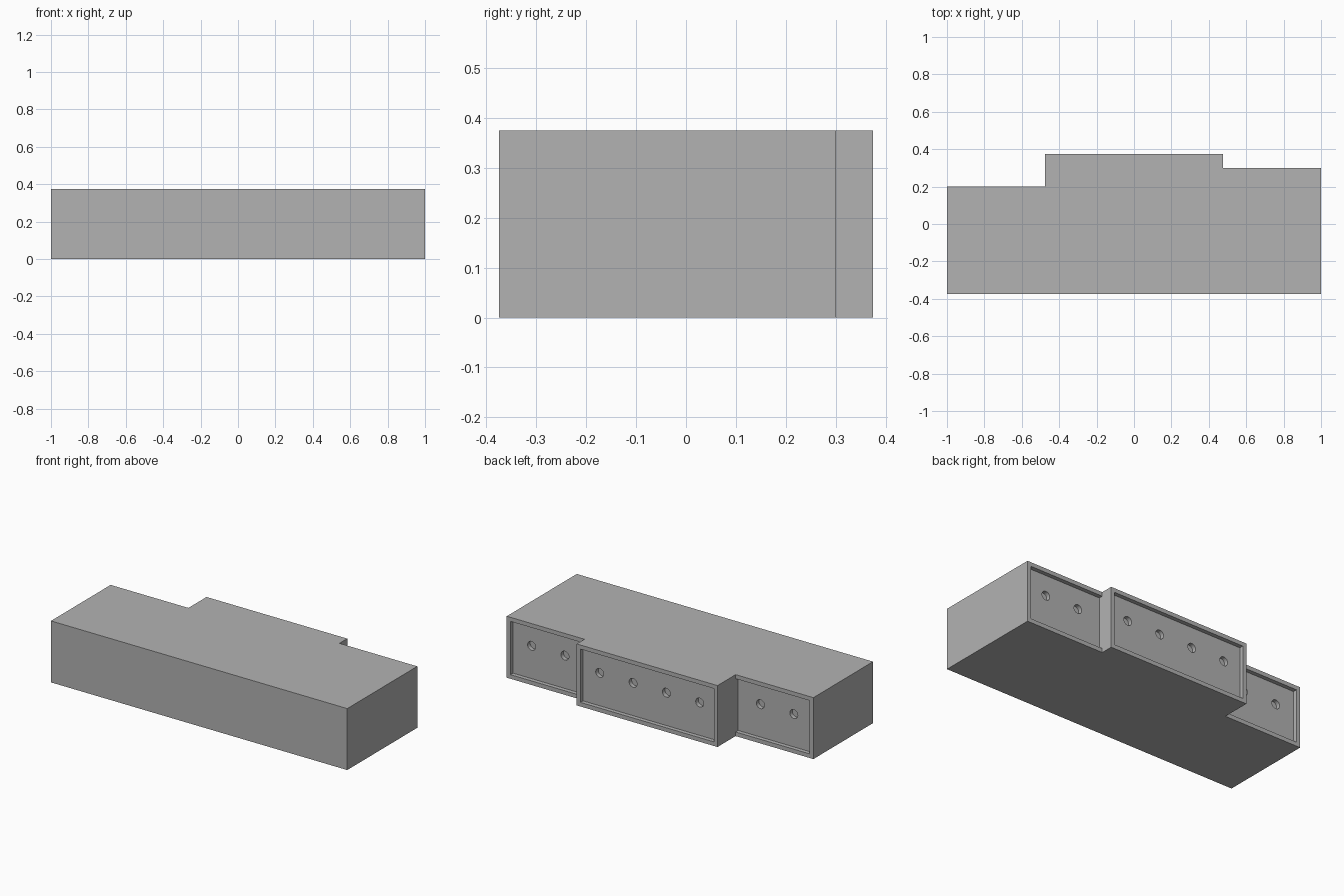
import bpy
import bmesh
from math import radians
from mathutils import Matrix, Vector

HEIGHT = 0.375
FRONT = -0.375
STEP = 0.475        # half width of the projecting middle bay
RIM = 0.025         # rim width, recess depth and hole depth
HOLE_Z = 0.225
HOLE_RADIUS = 0.027
PITCH = 0.225       # spacing between holes

# Each bay: x range, back y, recess x range, hole count
BAYS = [
    (-1.0, -STEP, 0.2, -1.0 + RIM, -STEP, 2),
    (-STEP, STEP, 0.375, -STEP + RIM, STEP - RIM, 4),
    (STEP, 1.0, 0.3, STEP, 1.0 - RIM, 2),
]

cube = bpy.data.objects.get("Cube")
if cube:
    bpy.data.objects.remove(cube, do_unlink=True)

grey = bpy.data.materials.new("plain_grey")
grey.use_nodes = True
colour = (0.448, 0.448, 0.448, 1.0)
grey.diffuse_color = colour
grey.node_tree.nodes["Principled BSDF"].inputs["Base Color"].default_value = colour


def make_object(name, bm):
    bmesh.ops.recalc_face_normals(bm, faces=bm.faces)
    mesh = bpy.data.meshes.new(name)
    bm.to_mesh(mesh)
    bm.free()
    mesh.materials.append(grey)
    obj = bpy.data.objects.new(name, mesh)
    bpy.context.scene.collection.objects.link(obj)
    return obj


def add_box(bm, low, high):
    low, high = Vector(low), Vector(high)
    size = Matrix.Diagonal((*(high - low), 1))
    bmesh.ops.create_cube(bm, size=1, matrix=Matrix.Translation((low + high) / 2) @ size)


def cut(target, cutter):
    cutter.hide_render = True
    mod = target.modifiers.new("cut", "BOOLEAN")
    mod.operation = "DIFFERENCE"
    mod.solver = "EXACT"
    mod.object = cutter
    bpy.context.view_layer.objects.active = target
    bpy.ops.object.modifier_apply(modifier=mod.name)
    bpy.data.objects.remove(cutter, do_unlink=True)


# Stepped body, extruded from its plan outline
outline = [(1.0, FRONT), (-1.0, FRONT)]
for x0, x1, back, *_ in BAYS:
    outline += [(x0, back), (x1, back)]
bm = bmesh.new()
base = bm.faces.new([bm.verts.new((x, y, 0)) for x, y in outline])
top = bmesh.ops.extrude_face_region(bm, geom=[base])["geom"]
bmesh.ops.translate(bm, vec=(0, 0, HEIGHT),
                    verts=[v for v in top if isinstance(v, bmesh.types.BMVert)])
body = make_object("stepped_body", bm)

# Shallow rectangular recesses in the back, and round holes in their floors
recesses, holes = bmesh.new(), bmesh.new()
for x0, x1, back, r0, r1, count in BAYS:
    floor = back - RIM
    add_box(recesses, (r0, floor, RIM), (r1, back + RIM, HEIGHT - RIM))
    for i in range(count):
        x = (x0 + x1) / 2 + (i - (count - 1) / 2) * PITCH
        place = Matrix.Translation((x, floor, HOLE_Z)) @ Matrix.Rotation(radians(90), 4, "X")
        bmesh.ops.create_cone(holes, cap_ends=True, segments=32, radius1=HOLE_RADIUS,
                              radius2=HOLE_RADIUS, depth=2 * RIM, matrix=place)
cut(body, make_object("recess_cutter", recesses))
cut(body, make_object("hole_cutter", holes))

# Smooth the hole walls only
bpy.ops.object.select_all(action="DESELECT")
body.select_set(True)
bpy.context.view_layer.objects.active = body
bpy.ops.object.shade_smooth_by_angle(angle=radians(30))
